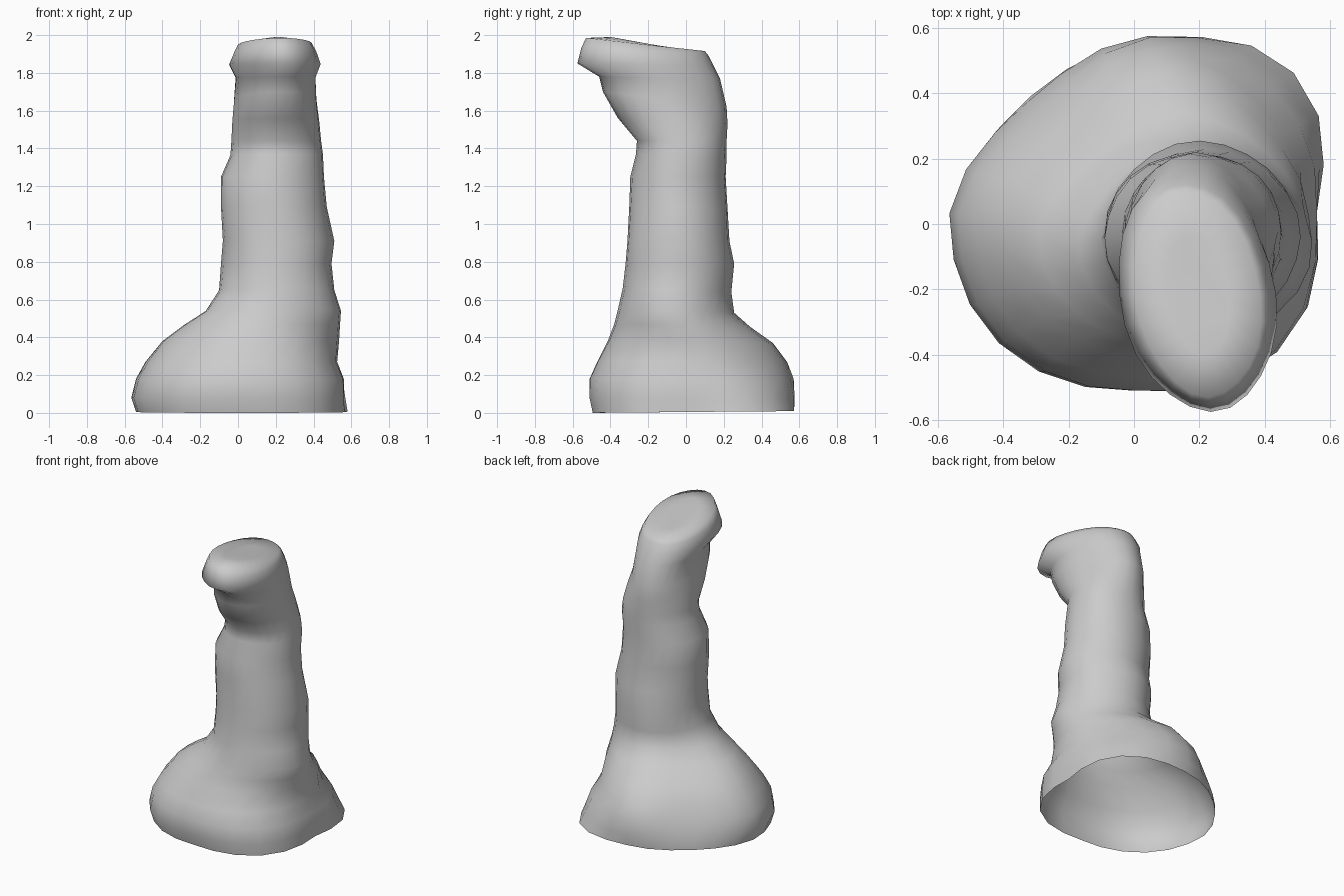
import bpy, bmesh, math

cube = bpy.data.objects.get("Cube")
if cube:
    bpy.data.objects.remove(cube, do_unlink=True)

SEGMENTS = 24

# Cross-sections: left x, right x, front y, back y, front z, back z
SECTIONS = [
    (-.54, .56, -.49, .565, 0, .01),
    (-.565, .56, -.51, .575, .08, .08),
    (-.54, .56, -.51, .57, .18, .18),
    (-.49, .525, -.47, .535, .27, .27),
    (-.4, .535, -.41, .46, .39, .37),
    (-.29, .54, -.38, .34, .47, .455),
    (-.17, .545, -.36, .255, .55, .53),
    (-.1, .51, -.335, .24, .66, .64),
    (-.09, .495, -.32, .255, .79, .79),
    (-.08, .51, -.31, .23, .91, .91),
    (-.09, .47, -.3, .22, 1.1, 1.08),
    (-.09, .455, -.295, .21, 1.25, 1.25),
    (-.04, .45, -.265, .215, 1.37, 1.36),
    (-.035, .44, -.26, .215, 1.44, 1.44),
    (-.03, .43, -.36, .22, 1.56, 1.53),
    (-.02, .415, -.44, .215, 1.7, 1.62),
    (-.01, .41, -.46, .18, 1.78, 1.77),
    (-.045, .435, -.575, .145, 1.85, 1.84),
    (-.02, .41, -.555, .12, 1.93, 1.89),
    (0, .385, -.53, .1, 1.985, 1.915),
    (.1, .29, -.4, -.04, 1.99, 1.925),
]


def corner_swell(c, s, z, foot):
    """Bulge or hollow of the diagonal sides of the foot."""
    bump = math.sin(math.pi * min(1, z / .7))
    if s > 0:
        swell = .14 * foot - .12 * bump if c > 0 else -.06 * foot - .16 * bump
    else:
        swell = (.12 if c > 0 else .04) * foot
    return swell * abs(2 * s * c) ** 1.5


def add_ring(bm, section):
    x0, x1, y0, y1, front_z, back_z = section
    cx, cy = (x0 + x1) / 2, (y0 + y1) / 2
    foot = max(0, 1 - front_z / .6)
    head = max(0, min(1, (front_z - 1.4) / .4))
    ring = []
    for i in range(SEGMENTS):
        a = math.tau * i / SEGMENTS
        c, s = math.cos(a), math.sin(a)
        # Uneven foot outline, gentle weathering on the shaft
        r = 1 + corner_swell(c, s, front_z, foot)
        r += .02 * math.sin(2 * a) * math.sin(9 * front_z + 3 * a) * (1 - foot)
        y = cy + r * s * (y1 - y0) / 2
        x = cx + r * c * (x1 - x0) / 2 - head * .11 * (y - cy)
        x += .05 * foot * max(0, s)
        t = (s + 1) / 2
        ring.append(bm.verts.new((x, y, front_z * (1 - t) + back_z * t)))
    return ring


# Rock pillar: hollow, open-bottomed loft with an overhanging head
bm = bmesh.new()
rings = [add_ring(bm, section) for section in SECTIONS]
for low, high in zip(rings, rings[1:]):
    for i in range(SEGMENTS):
        j = (i + 1) % SEGMENTS
        bm.faces.new((low[i], low[j], high[j], high[i]))
bm.faces.new(rings[-1])

mesh = bpy.data.meshes.new("rock_pillar")
bm.to_mesh(mesh)
bm.free()
mesh.shade_smooth()
pillar = bpy.data.objects.new("rock_pillar", mesh)
bpy.context.collection.objects.link(pillar)

# Plain grey stone
stone = bpy.data.materials.new("grey_stone")
stone.use_nodes = True
colour = (.6, .6, .6, 1)
stone.diffuse_color = colour
stone.node_tree.nodes["Principled BSDF"].inputs["Base Color"].default_value = colour
mesh.materials.append(stone)
